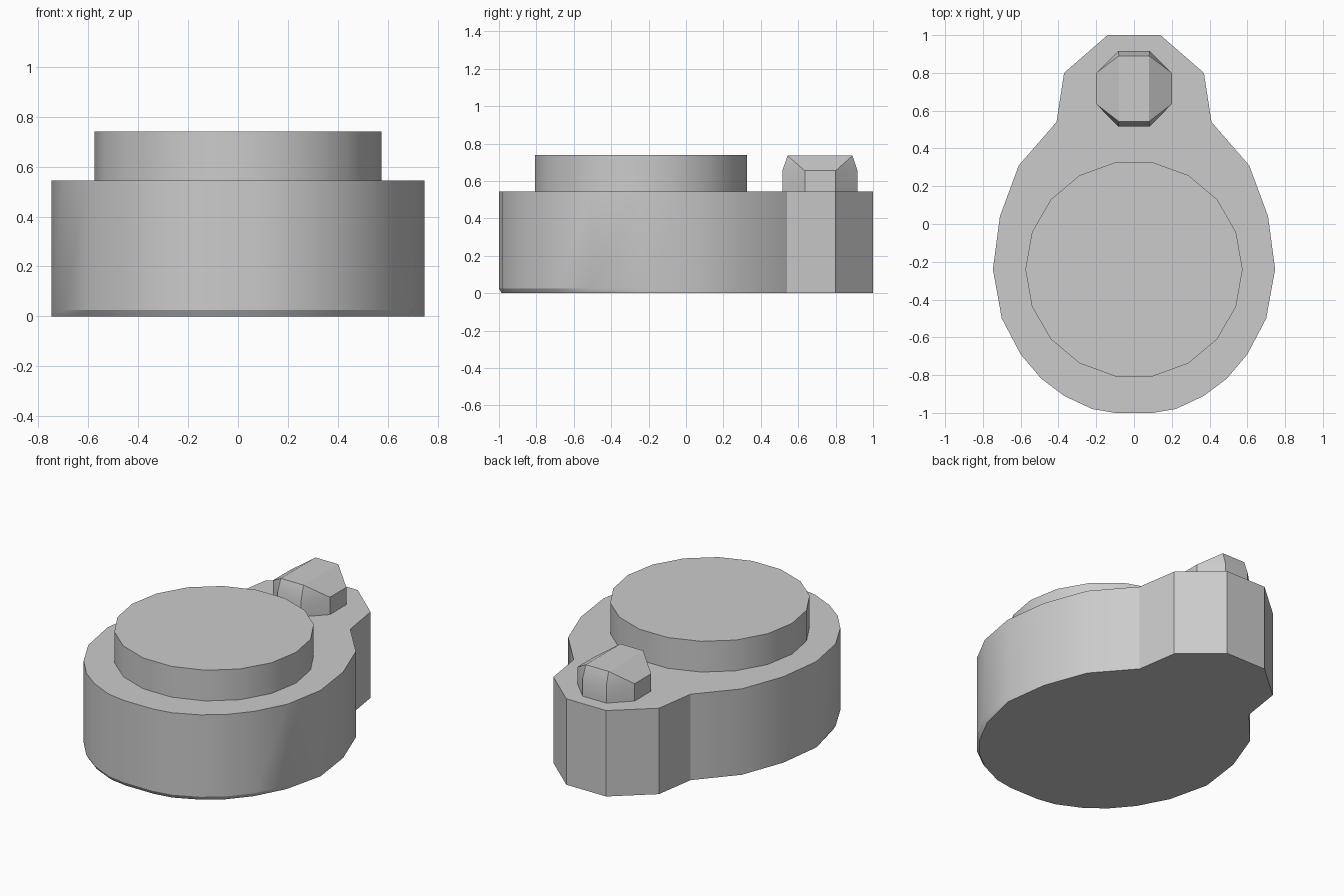
import bpy, bmesh, math

if "Cube" in bpy.data.objects:
    bpy.data.objects.remove(bpy.data.objects["Cube"])

DISC_Y = -0.24


def loft(name, rings):
    """Skin equal-length rings of points and cap both ends."""
    bm = bmesh.new()
    loops = [[bm.verts.new(p) for p in ring] for ring in rings]
    for a, b in zip(loops, loops[1:]):
        n = len(a)
        for i in range(n):
            j = (i + 1) % n
            bm.faces.new((a[i], a[j], b[j], b[i]))
    bm.faces.new(loops[0])
    bm.faces.new(loops[-1])
    bmesh.ops.remove_doubles(bm, verts=bm.verts, dist=1e-4)
    bmesh.ops.recalc_face_normals(bm, faces=bm.faces)
    me = bpy.data.meshes.new(name)
    bm.to_mesh(me)
    bm.free()
    ob = bpy.data.objects.new(name, me)
    bpy.context.collection.objects.link(ob)
    bpy.ops.object.select_all(action='DESELECT')
    bpy.context.view_layer.objects.active = ob
    ob.select_set(True)
    bpy.ops.object.shade_smooth_by_angle(angle=math.radians(30))
    return ob


def flat(outline, z):
    return [(x, y, z) for x, y in outline]


# Base: mirrored teardrop outline with a small chamfer under the front
half = [(0.10, -1.0), (0.22, -0.98), (0.37, -0.91), (0.49, -0.82), (0.60, -0.69),
        (0.70, -0.50), (0.747, -0.24), (0.71, 0.04), (0.61, 0.31), (0.41, 0.54),
        (0.37, 0.80), (0.14, 1.0)]
outline = half + [(-x, y) for x, y in reversed(half)]
foot = [(x * 0.98, DISC_Y + (y - DISC_Y) * 0.98) if y < -0.4 else (x, y)
        for x, y in outline]
loft("base", [flat(foot, 0), flat(outline, 0.025), flat(outline, 0.545)])

# Raised round platform
circle = [(0.575 * math.cos(math.tau * i / 18), DISC_Y + 0.575 * math.sin(math.tau * i / 18))
          for i in range(18)]
loft("round_platform", [flat(circle, 0.54), flat(circle, 0.74)])

# Knob: octagonal post whose sides slope up to a narrow flat ridge
octagon = [(0.083, 0.515), (0.2, 0.635), (0.2, 0.80), (0.083, 0.917)]
octagon += [(-x, y) for x, y in reversed(octagon)]
ridge = [(math.copysign(0.08, x), 0.543 if y < 0.7 else 0.89) for x, y in octagon]
loft("knob", [flat(octagon, 0.54), flat(octagon, 0.655), flat(ridge, 0.735)])
